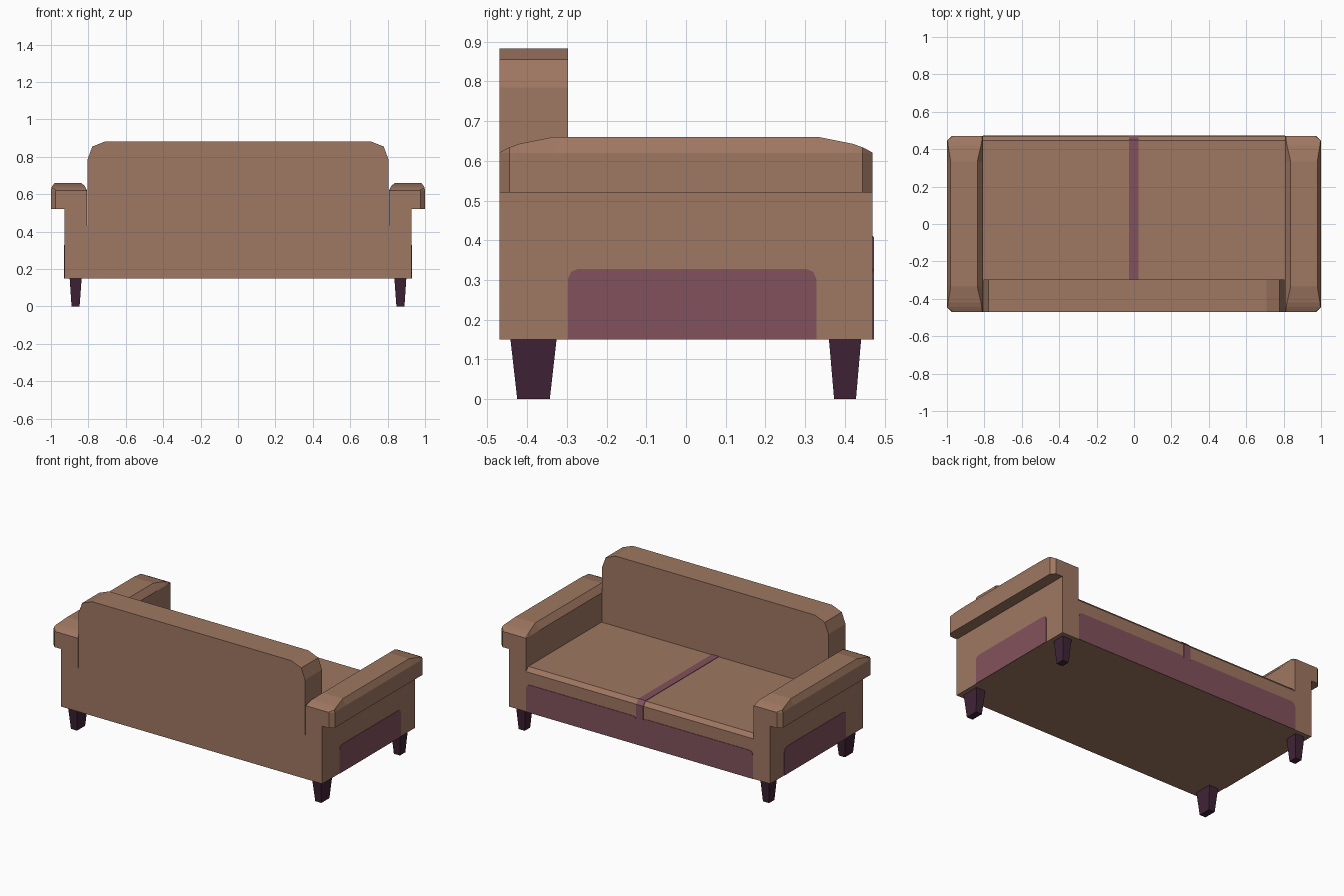
import bpy, bmesh

if "Cube" in bpy.data.objects:
    bpy.data.objects.remove(bpy.data.objects["Cube"])


def material(name, rgb):
    m = bpy.data.materials.new(name)
    m.diffuse_color = (*rgb, 1)
    m.use_nodes = True
    m.node_tree.nodes["Principled BSDF"].inputs["Base Color"].default_value = m.diffuse_color
    return m


TAN = material("tan fabric", (0.345, 0.185, 0.120))
PLUM = material("plum fabric", (0.222, 0.083, 0.107))
DARK = material("dark plum wood", (0.051, 0.017, 0.037))


def loft(name, rings, mat, mirror=False):
    """Skin a list of equal-length closed rings, capped at both ends."""
    bm = bmesh.new()
    vs = [[bm.verts.new(p) for p in r] for r in rings]
    n = len(rings[0])
    for a, b in zip(vs, vs[1:]):
        for i in range(n):
            j = (i + 1) % n
            bm.faces.new((a[i], a[j], b[j], b[i]))
    bm.faces.new(vs[0])
    bm.faces.new(vs[-1])
    bmesh.ops.recalc_face_normals(bm, faces=bm.faces)
    me = bpy.data.meshes.new(name)
    bm.to_mesh(me)
    bm.free()
    me.materials.append(mat)
    ob = bpy.data.objects.new(name, me)
    bpy.context.collection.objects.link(ob)
    if mirror:
        ob.modifiers.new("mirror", 'MIRROR').use_mirror_merge = False
    return ob


def prism_x(name, yz, x0, x1, mat, mirror=False):
    return loft(name, [[(x, y, z) for y, z in yz] for x in (x0, x1)], mat, mirror)


def prism_y(name, xz, y0, y1, mat, mirror=False):
    return loft(name, [[(x, y, z) for x, z in xz] for y in (y0, y1)], mat, mirror)


def panel_outline(a, b, z0, z1, r=0.025):
    """Rectangle with rounded upper corners."""
    return [(a, z0), (b, z0), (b, z1 - r), (b - 0.3 * r, z1 - 0.3 * r), (b - r, z1),
            (a + r, z1), (a + 0.3 * r, z1 - 0.3 * r), (a, z1 - r)]


Z0, SEAT = 0.15, 0.432

# Seat block with bevelled front edge
prism_x("seat", [(-0.47, Z0), (0.47, Z0), (0.47, 0.407), (0.447, SEAT), (-0.47, SEAT)],
        -0.808, 0.808, TAN)

# Backrest with rounded upper corners
half = [(0.805, SEAT), (0.805, 0.785), (0.779, 0.855), (0.708, 0.883)]
prism_y("backrest", half + [(-x, z) for x, z in reversed(half)], -0.47, -0.297, TAN)

# Arm bodies
prism_x("arm_body", [(-0.47, Z0), (0.47, Z0), (0.47, 0.52), (-0.47, 0.52)],
        0.808, 0.928, TAN, True)

# Padded armrests: y, outer x, top outer x, top inner x, top z
stations = [(0.47, 0.975, 0.970, 0.813, 0.621), (0.445, 1.0, 0.997, 0.814, 0.634),
            (0.42, 1.0, 0.994, 0.818, 0.643), (0.335, 1.0, 0.98, 0.838, 0.66)]
stations += [(-s[0], *s[1:]) for s in reversed(stations)]
loft("armrest", [[(0.808, y, 0.52), (xo, y, 0.52), (xo, y, 0.62), (xt, y, zt),
                  (xi, y, zt), (0.808, y, 0.62)]
                 for y, xo, xt, xi, zt in stations], TAN, True)

# Plum panels on the sides and the open front
T = 0.003
prism_x("side_panel", panel_outline(-0.297, 0.328, Z0, 0.328), 0.926, 0.928 + T, PLUM, True)
prism_y("front_panel", panel_outline(0.02, 0.806, Z0, 0.328), 0.468, 0.47 + T, PLUM, True)

# Seam stripe running over the seat and down the front
prism_x("seat_stripe", [(-0.297, SEAT + T), (0.448, SEAT + T), (0.47 + T, 0.408),
                        (0.47 + T, Z0), (0.469, Z0), (0.469, 0.406), (0.447, SEAT - 0.001),
                        (-0.297, SEAT - 0.001)], -0.026, 0.024, PLUM)


# Tapered legs
def leg(name, y0, y1, ty):
    def ring(z, x0, x1, a, b):
        return [(x0, a, z), (x1, a, z), (x1, b, z), (x0, b, z)]
    loft(name, [ring(0, 0.847, 0.890, y0 + ty, y1 - ty),
                ring(Z0, 0.836, 0.900, y0, y1)], DARK, True)


leg("back_leg", -0.442, -0.326, 0.017)
leg("front_leg", 0.360, 0.441, 0.013)
